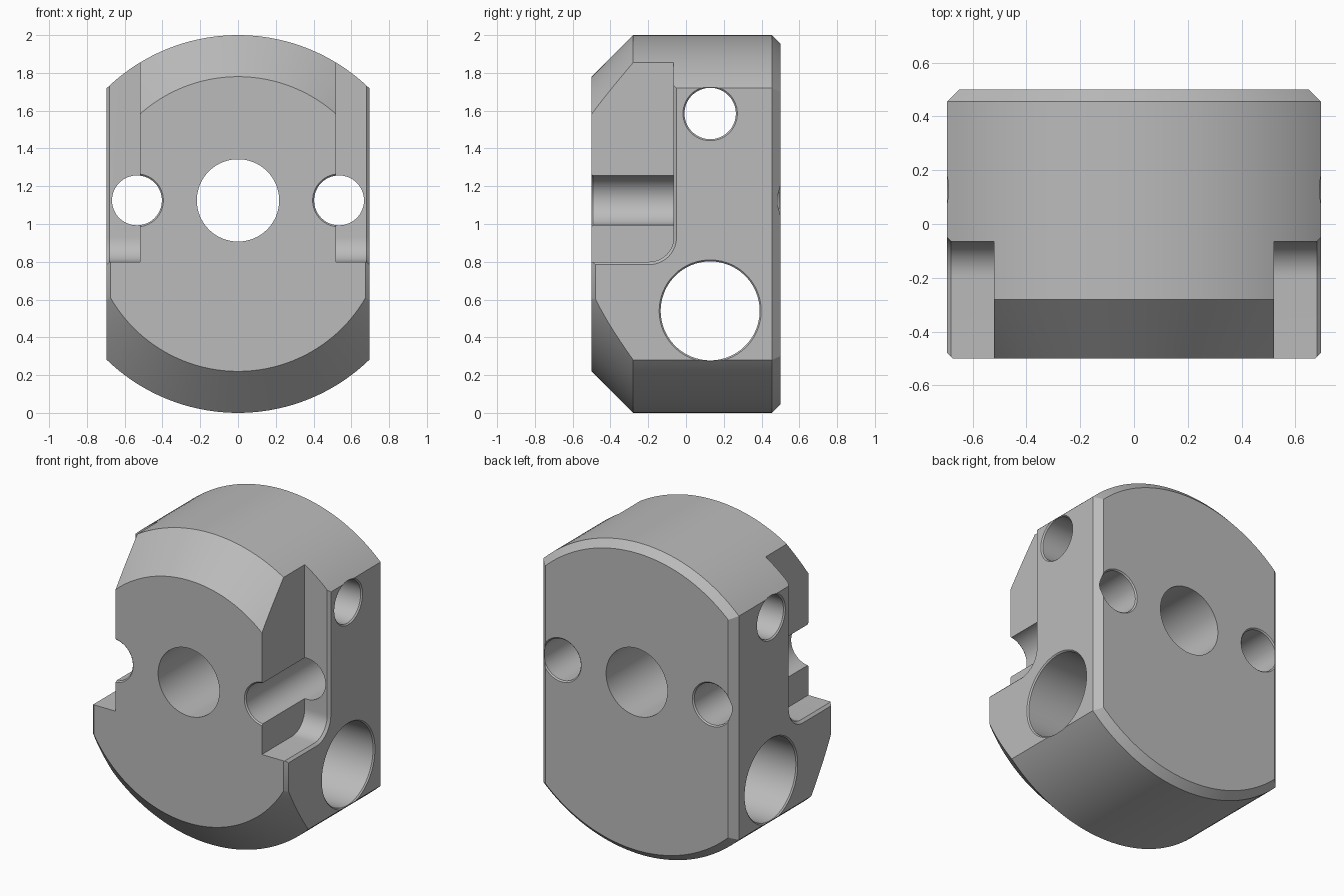
import bpy
import bmesh
from math import sin, cos, pi, radians

cube = bpy.data.objects.get("Cube")
if cube:
    bpy.data.objects.remove(cube, do_unlink=True)

HALF_WIDTH, HALF_DEPTH = 0.695, 0.5
MIDDLE = (0, 0, 1)

steel = bpy.data.materials.new("plain grey steel")
steel.use_nodes = True
grey = (0.5, 0.5, 0.5, 1)
steel.diffuse_color = grey
steel.node_tree.nodes["Principled BSDF"].inputs["Base Color"].default_value = grey


def loft(name, loops):
    """Closed solid through matching loops of points, capped at both ends."""
    bm = bmesh.new()
    rings = [[bm.verts.new(p) for p in loop] for loop in loops]
    for a, b in zip(rings, rings[1:]):
        for i in range(len(a)):
            j = (i + 1) % len(a)
            bm.faces.new((a[i], a[j], b[j], b[i]))
    bm.faces.new(rings[0])
    bm.faces.new(rings[-1])
    bmesh.ops.recalc_face_normals(bm, faces=bm.faces)
    mesh = bpy.data.meshes.new(name)
    bm.to_mesh(mesh)
    bm.free()
    mesh.materials.append(steel)
    ob = bpy.data.objects.new(name, mesh)
    bpy.context.collection.objects.link(ob)
    return ob


def lathe(name, axis, centre, profile, sides):
    """Turned solid along x or y from (position, radius) pairs."""
    loops = []
    for pos, r in profile:
        loop = []
        for i in range(sides):
            t = 2 * pi * (i + 0.5) / sides
            u, v = r * cos(t), r * sin(t) + centre[2]
            loop.append((pos, centre[1] + u, v) if axis == "x" else (centre[0] + u, pos, v))
        loops.append(loop)
    return loft(name, loops)


def combine(target, tool, operation):
    mod = target.modifiers.new(tool.name, "BOOLEAN")
    mod.operation, mod.object, mod.solver = operation, tool, "EXACT"
    bpy.ops.object.select_all(action="DESELECT")
    bpy.context.view_layer.objects.active = target
    target.select_set(True)
    bpy.ops.object.modifier_apply(modifier=mod.name)
    bpy.data.objects.remove(tool, do_unlink=True)


def drill(axis, centre, r, face, chamfer):
    """Through hole with a small chamfer at both mouths."""
    e = 0.1
    profile = [(-face - e, r + chamfer + e), (-face + chamfer, r),
               (face - chamfer, r), (face + e, r + chamfer + e)]
    if not chamfer:
        profile = [(-face - e, r), (face + e, r)]
    combine(body, lathe("hole_cutter", axis, centre, profile, 72), "DIFFERENCE")


# Turned disc with a wide front chamfer and a narrow back one
body = lathe("clamp_body", "y", MIDDLE,
             [(-HALF_DEPTH, 0.78), (-0.28, 1), (0.455, 1), (HALF_DEPTH, 0.955)], 160)

# Side flats with bevelled vertical edges
side = [(0.595, -0.58), (HALF_WIDTH, -0.48), (HALF_WIDTH, 0.455), (0.55, 0.6)]
outline = side + [(-x, y) for x, y in reversed(side)]
flats = loft("side_flats", [[(x, y, z) for x, y in outline] for z in (-0.2, 2.2)])
combine(body, flats, "INTERSECT")


# Side pockets with a rounded inner corner and a bevelled rim
def pocket_loop(x, grow):
    wall, floor, radius = -0.065 + grow, 0.8 - grow, 0.13 + grow
    pts = [(x, -0.8, 2.3), (x, -0.8, floor)]
    for i in range(13):
        t = pi / 2 * i / 12
        pts.append((x, wall - radius + radius * sin(t), floor + radius - radius * cos(t)))
    return pts + [(x, wall, 2.3)]


for s in (-1, 1):
    pocket = loft("pocket_cutter", [pocket_loop(s * 0.52, 0), pocket_loop(s * 0.68, 0),
                                    pocket_loop(s * 0.78, 0.1)])
    combine(body, pocket, "DIFFERENCE")

# Bore, bolt holes and cross holes
drill("y", (0, 0, 1.125), 0.218, HALF_DEPTH, 0)
for s in (-1, 1):
    drill("y", (s * 0.535, 0, 1.125), 0.132, HALF_DEPTH, 0.008)
drill("x", (0, 0.128, 1.585), 0.136, HALF_WIDTH, 0.008)
drill("x", (0, 0.128, 0.54), 0.262, HALF_WIDTH, 0.008)

# Smooth curved walls, crisp machined edges
bpy.ops.object.select_all(action="DESELECT")
bpy.context.view_layer.objects.active = body
body.select_set(True)
bpy.ops.object.shade_smooth_by_angle(angle=radians(25))
